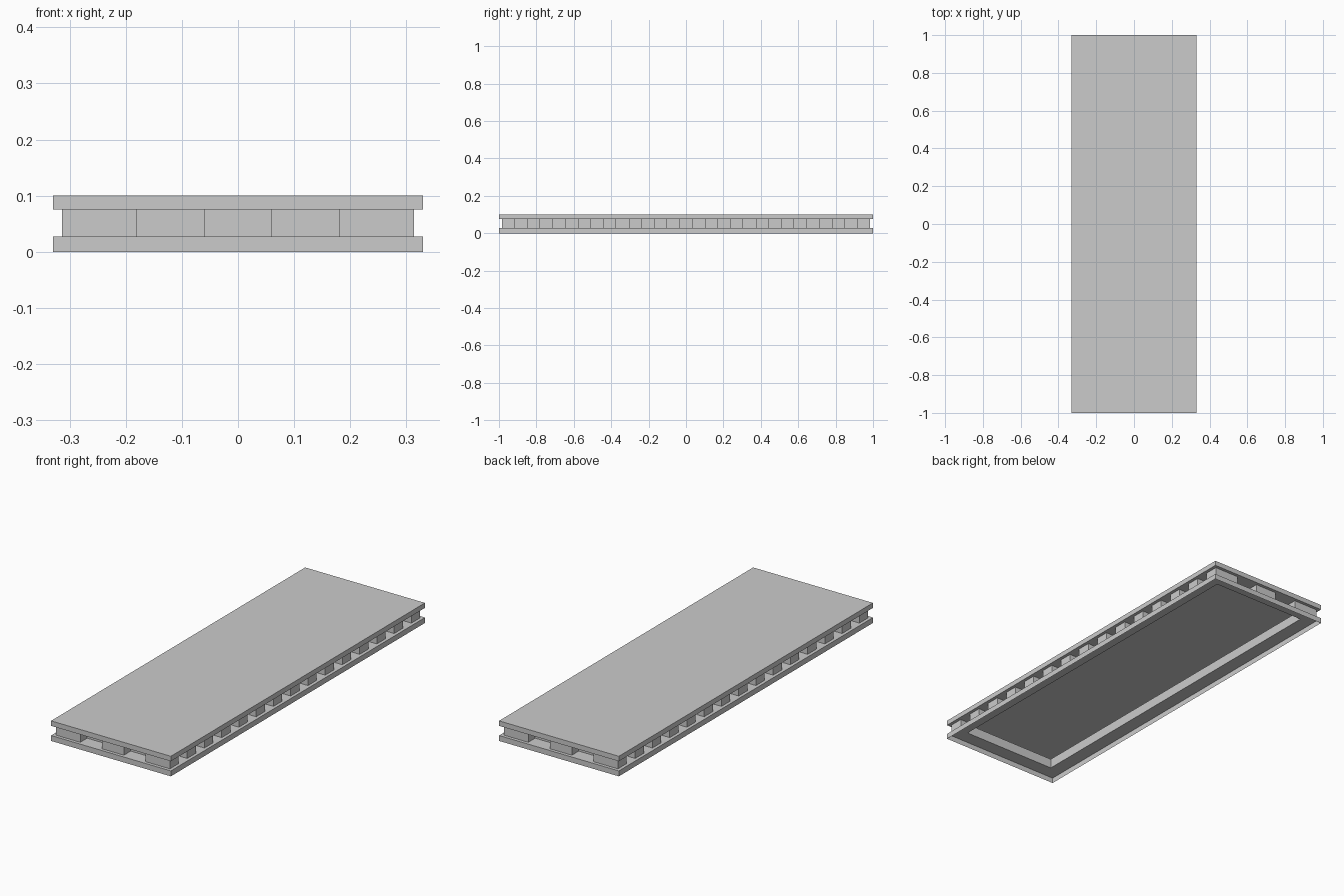
import bpy, bmesh

if "Cube" in bpy.data.objects:
    bpy.data.objects.remove(bpy.data.objects["Cube"])

HX, HY = 0.33, 1.0          # half size of the slab
WALL = 0.07                 # inset of the recessed wall
FACE = 0.016                # inset of the block faces
Z1, Z2, Z3 = 0.027, 0.075, 0.1


def finish(bm, name):
    mesh = bpy.data.meshes.new(name)
    bm.to_mesh(mesh)
    bm.free()
    obj = bpy.data.objects.new(name, mesh)
    bpy.context.collection.objects.link(obj)
    return obj


def add_box(bm, x0, x1, y0, y1, z0, z1):
    res = bmesh.ops.create_cube(bm, size=1)
    for v in res["verts"]:
        v.co.x = (x0 + x1) / 2 + v.co.x * (x1 - x0)
        v.co.y = (y0 + y1) / 2 + v.co.y * (y1 - y0)
        v.co.z = (z0 + z1) / 2 + v.co.z * (z1 - z0)


# Stepped shell: lower ledge, recessed wall, overhanging top; open below
bm = bmesh.new()
profile = [(0, 0), (0, Z1), (WALL, Z1), (WALL, Z2), (0, Z2), (0, Z3)]
rings = []
for t, z in profile:
    x, y = HX - t, HY - t
    rings.append([bm.verts.new((sx * x, sy * y, z))
                  for sx, sy in ((-1, -1), (1, -1), (1, 1), (-1, 1))])
for a, b in zip(rings, rings[1:]):
    for i in range(4):
        j = (i + 1) % 4
        bm.faces.new((a[i], a[j], b[j], b[i]))
bm.faces.new(rings[-1])
finish(bm, "slab_shell")

# Blocks along the two short ends
ex, ey = HX - FACE, HY - FACE
bm = bmesh.new()
for s in (-1, 1):
    y0, y1 = sorted((s * ey, s * (HY - WALL)))
    for x0, x1 in ((-ex, -0.18), (-0.06, 0.06), (0.18, ex)):
        add_box(bm, x0, x1, y0, y1, Z1, Z2)
finish(bm, "end_blocks")

# Blocks along the two long sides, alternating with equal gaps
count = 15
step = 2 * ey / (2 * count - 1)
bm = bmesh.new()
for s in (-1, 1):
    x0, x1 = sorted((s * ex, s * (HX - WALL)))
    for i in range(count):
        y0 = -ey + 2 * i * step
        add_box(bm, x0, x1, y0, y0 + step, Z1, Z2)
finish(bm, "side_blocks")
